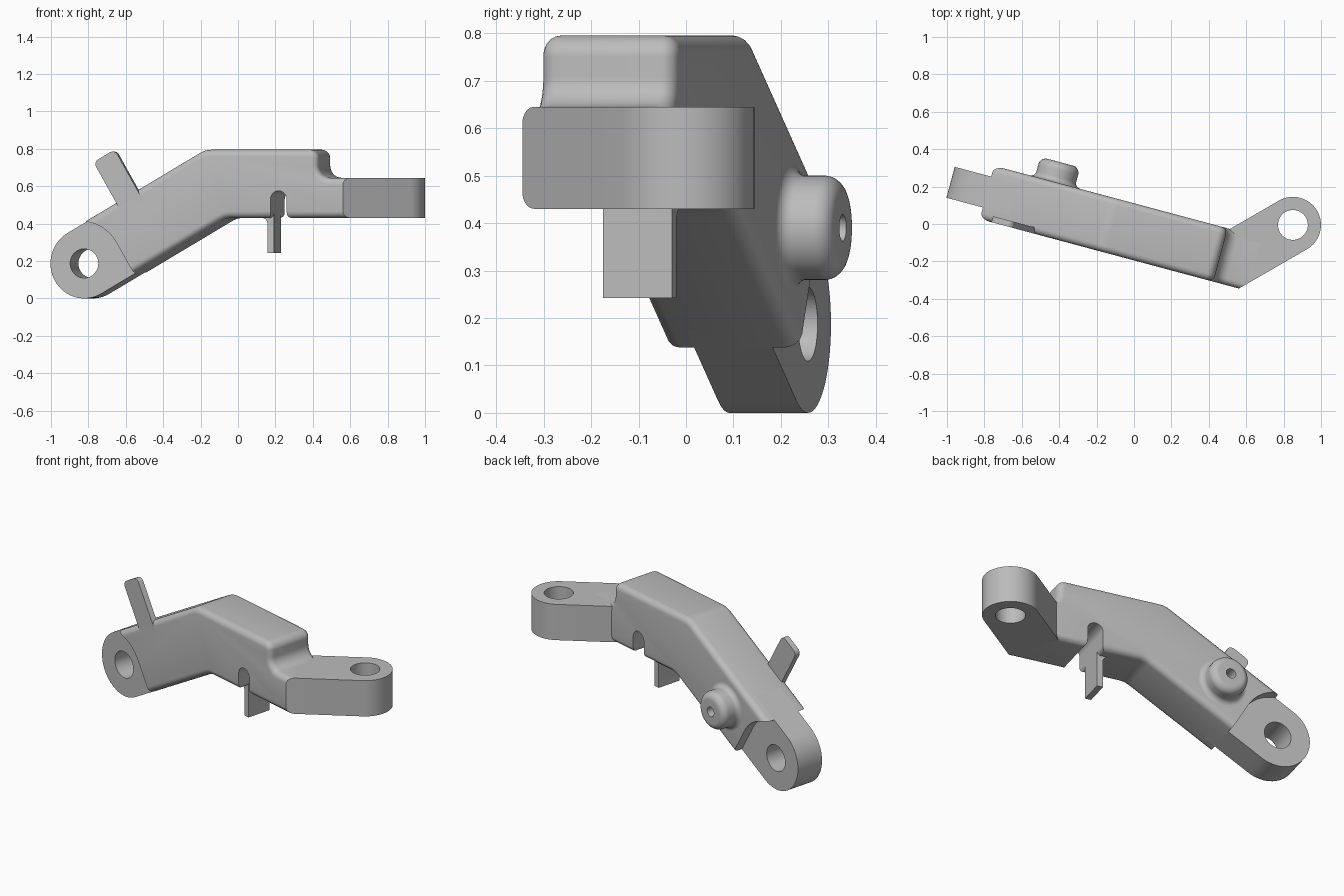
import bpy, bmesh
from math import radians, sin, cos, tan, pi
from mathutils import Vector, Matrix

if "Cube" in bpy.data.objects:
    bpy.data.objects.remove(bpy.data.objects["Cube"], do_unlink=True)

grey = bpy.data.materials.new("plain_grey")
grey.use_nodes = True
grey.diffuse_color = (0.5, 0.5, 0.5, 1)
grey.node_tree.nodes["Principled BSDF"].inputs["Base Color"].default_value = (0.5, 0.5, 0.5, 1)

TURN = radians(-15)                     # whole part is yawed about z
PIVOT = Vector((-0.818, 0.187))         # lower eye centre, in the side plane
ALONG = Vector((cos(pi / 6), 0.5))      # direction of the sloping arm
ACROSS = Vector((-0.5, cos(pi / 6)))
HALF = 0.187                            # half depth of the arm
FRONT, BACK = -0.188, 0.107
BOTTOM, STEP, TOP = 0.43, 0.645, 0.795
parts = []


def arm(t, s, r=0):
    """Point in the side plane from distances along and across the arm."""
    p = PIVOT + ALONG * t + ACROSS * s
    return (p.x, p.y, r)


def arc(centre, radius, a0, a1, n=32):
    return [(centre[0] + radius * cos(radians(a0 + (a1 - a0) * i / n)),
             centre[1] + radius * sin(radians(a0 + (a1 - a0) * i / n))) for i in range(n + 1)]


def rounded(points, n=8):
    """Replace corners given as (x, y, radius) by arcs."""
    out = []
    for i, q in enumerate(points):
        p = Vector(q[:2])
        r = q[2] if len(q) > 2 else 0
        if not r:
            out.append(p)
            continue
        d1 = (Vector(points[i - 1][:2]) - p).normalized()
        d2 = (Vector(points[(i + 1) % len(points)][:2]) - p).normalized()
        half = d1.angle(d2) / 2
        centre = p + (d1 + d2).normalized() * (r / sin(half))
        reach = r / tan(half)
        s, e = p + d1 * reach - centre, p + d2 * reach - centre
        out += [centre + s.lerp(e, k / n).normalized() * r for k in range(n + 1)]
    return out


def prism(points, lo, hi, upright=False):
    """Extrude a side profile across y, or a plan profile up z when upright."""
    bm = bmesh.new()
    place = (lambda p, h: (p[0], p[1], h)) if upright else (lambda p, h: (p[0], h, p[1]))
    face = bm.faces.new([bm.verts.new(place(p, lo)) for p in points])
    new = bmesh.ops.extrude_face_region(bm, geom=[face])["geom"]
    shift = Vector(place((0, 0), hi - lo))
    bmesh.ops.translate(bm, verts=[v for v in new if isinstance(v, bmesh.types.BMVert)], vec=shift)
    bmesh.ops.recalc_face_normals(bm, faces=bm.faces)
    return bm


def finish(name, bm, keep=True):
    mesh = bpy.data.meshes.new(name)
    bmesh.ops.recalc_face_normals(bm, faces=bm.faces)
    bm.to_mesh(mesh)
    bm.free()
    mesh.materials.append(grey)
    ob = bpy.data.objects.new(name, mesh)
    ob.rotation_euler.z = TURN
    bpy.context.collection.objects.link(ob)
    if keep:
        parts.append(ob)
    return ob


def carve(ob, bm):
    """Subtract a shape from a part and drop the cutter."""
    cutter = finish("cutter", bm, keep=False)
    cutter.hide_render = True
    mod = ob.modifiers.new("cut", 'BOOLEAN')
    mod.operation, mod.solver, mod.object = 'DIFFERENCE', 'EXACT', cutter
    bpy.context.view_layer.update()
    bpy.context.view_layer.objects.active = ob
    bpy.ops.object.modifier_apply(modifier=mod.name)
    bpy.data.objects.remove(cutter, do_unlink=True)


# Body: bent arm with a stepped end and rounded long edges
bend_top = (TOP - arm(0, HALF)[1]) / ALONG.y
bend_low = (BOTTOM - arm(0, -HALF)[1]) / ALONG.y
bm = prism(rounded([
    arm(0, -HALF), arm(0, HALF), arm(bend_top, HALF, 0.12),
    (0.49, TOP, 0.045), (0.49, STEP, 0.065),
    (0.68, STEP), (0.68, BOTTOM), arm(bend_low, -HALF, 0.12)]), FRONT, BACK)
rims = [e for e in bm.edges if abs(e.verts[0].co.y - e.verts[1].co.y) < 1e-5]
bmesh.ops.bevel(bm, geom=rims, offset=0.035, segments=5, profile=0.5,
                affect='EDGES', clamp_overlap=False)
# Front corner is trimmed in line with the flat eye
bmesh.ops.bisect_plane(bm, geom=bm.verts[:] + bm.edges[:] + bm.faces[:],
                       plane_co=(0.819, 0, 0), plane_no=(1, -1, 0), clear_outer=True)
bmesh.ops.holes_fill(bm, edges=[e for e in bm.edges if e.is_boundary], sides=0)
body = finish("body", bm)

# Clearance around the lower eye: quarter round, then straight
clear = 0.225
quarter = [arm(x, y) for x, y in arc((0, 0), clear, 0, 90, 16)]
carve(body, prism([arm(-0.2, -0.4), arm(clear, -0.4)] + quarter + [arm(-0.2, clear)], -0.5, 0.5))

# Round-topped slot through the body, flared at the mouth
carve(body, prism(rounded([
    (0.23, 0.575, 0.0449), (0.32, 0.575, 0.0449), (0.32, 0.429, 0.025), (0.36, 0.429),
    (0.36, 0.3), (0.19, 0.3), (0.19, 0.429), (0.23, 0.429, 0.025)]), -0.5, 0.5))

# Lower eye with cross hole
eye = [arm(x, y) for x, y in arc((0, 0), HALF, 90, 270)]
lower_eye = finish("lower_eye", prism(eye + [arm(0.3, -HALF), arm(0.3, HALF)], -0.124, 0.047))
carve(lower_eye, prism(arc(PIVOT, 0.078, 0, 350, 35), -0.5, 0.5))

# Flat eye with vertical hole
hub = (0.822, 0.215)
flat_eye = finish("flat_eye", prism(
    arc(hub, 0.15, -45, 135) + [(0.5, 0.105), (0.48, 0.08), (0.6, -0.1), (0.67, -0.149)],
    BOTTOM, STEP, upright=True))
carve(flat_eye, prism(arc(hub, 0.08, 0, 350, 35), 0, 1, upright=True))

# Lever standing on the front edge of the arm
finish("lever", prism(rounded([
    arm(0.33, 0.12), arm(0.465, 0.12), arm(0.465, 0.435, 0.03), arm(0.33, 0.435, 0.03)]),
    FRONT, FRONT + 0.033))

# Tab hanging below the slot
finish("lower_tab", prism(rounded([
    (0.23, 0.5), (0.23, 0.242), (0.195, 0.242), (0.195, BOTTOM, 0.03),
    (0.15, BOTTOM), (0.15, 0.5)]), -0.119, 0.031))

# Round boss with a small blind hole, turned about the cross axis
outline = rounded([(0, 0.14), (0.028, 0.14), (0.028, 0.217), (0.11, 0.217, 0.04),
                   (0.11, BACK, 0.03), (0.15, BACK), (0.15, 0.08)])
bm = bmesh.new()
verts = [bm.verts.new((p.x, p.y, 0)) for p in outline]
edges = [bm.edges.new(pair) for pair in zip(verts, verts[1:])]
bmesh.ops.spin(bm, geom=verts + edges, cent=(0, 0, 0), axis=(0, 1, 0),
               angle=2 * pi, steps=48, use_duplicate=False)
bmesh.ops.remove_doubles(bm, verts=bm.verts, dist=1e-5)
bx, bz, _ = arm(0.406, 0)
bmesh.ops.transform(bm, matrix=Matrix.Translation((bx, 0, bz)), verts=bm.verts)
finish("boss", bm)

# Smooth curved faces, keep the hard edges
bpy.ops.object.select_all(action='DESELECT')
for ob in parts:
    ob.select_set(True)
bpy.context.view_layer.objects.active = body
bpy.ops.object.shade_smooth_by_angle(angle=radians(25))
